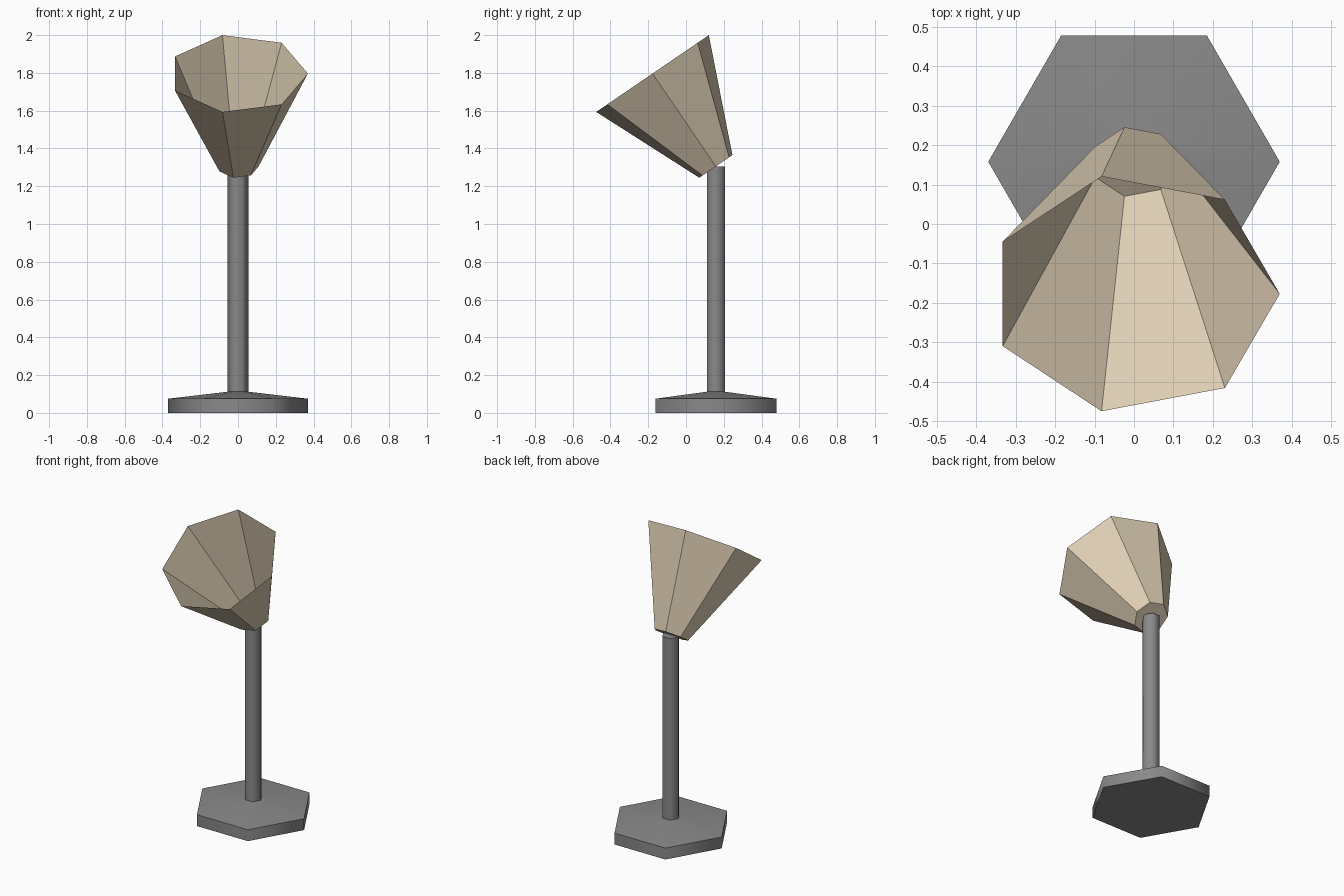
import bpy, bmesh, math
from mathutils import Vector, Matrix

if "Cube" in bpy.data.objects:
    bpy.data.objects.remove(bpy.data.objects["Cube"], do_unlink=True)


def material(name, colour):
    mat = bpy.data.materials.new(name)
    mat.use_nodes = True
    mat.diffuse_color = colour
    mat.node_tree.nodes["Principled BSDF"].inputs["Base Color"].default_value = colour
    return mat


def lathe(name, profile, sides, mat, cap_end=True):
    """Low-poly solid from (radius, height) rings, first corner on +x."""
    bm = bmesh.new()
    rings = []
    for r, z in profile:
        angles = [math.tau * i / sides for i in range(sides)]
        rings.append([bm.verts.new((r * math.cos(a), r * math.sin(a), z)) for a in angles])
    for low, high in zip(rings, rings[1:]):
        for i in range(sides):
            j = (i + 1) % sides
            bm.faces.new((low[i], low[j], high[j], high[i]))
    bm.faces.new(rings[0][::-1])
    if cap_end:
        bm.faces.new(rings[-1])
    mesh = bpy.data.meshes.new(name)
    bm.to_mesh(mesh)
    bm.free()
    mesh.materials.append(mat)
    obj = bpy.data.objects.new(name, mesh)
    bpy.context.collection.objects.link(obj)
    return obj


def smooth(obj):
    bpy.ops.object.select_all(action="DESELECT")
    obj.select_set(True)
    bpy.context.view_layer.objects.active = obj
    bpy.ops.object.shade_smooth_by_angle(angle=math.radians(70))


metal = material("grey metal", (0.25, 0.25, 0.25, 1))
fabric = material("cream fabric", (0.72, 0.61, 0.45, 1))

STAND_Y = 0.158
POLE_R = 0.055

# Six-sided foot with a gently sloping top
foot = lathe("foot", [(0.37, 0), (0.37, 0.075), (POLE_R, 0.112)], 6, metal)
foot.location.y = STAND_Y
smooth(foot)

# Upright pole
pole = lathe("pole", [(POLE_R, 0.112), (POLE_R, 1.305)], 6, metal)
pole.location.y = STAND_Y
smooth(pole)

# Seven-sided shade, open at the wide end and tilted to the front
shade = lathe("shade", [(0.109, 0), (0.37, 0.595)], 7, fabric, cap_end=False)
shade.matrix_world = (Matrix.Translation(Vector((0, STAND_Y, 1.305)))
                      @ Matrix.Rotation(math.radians(34.3), 4, "X"))
